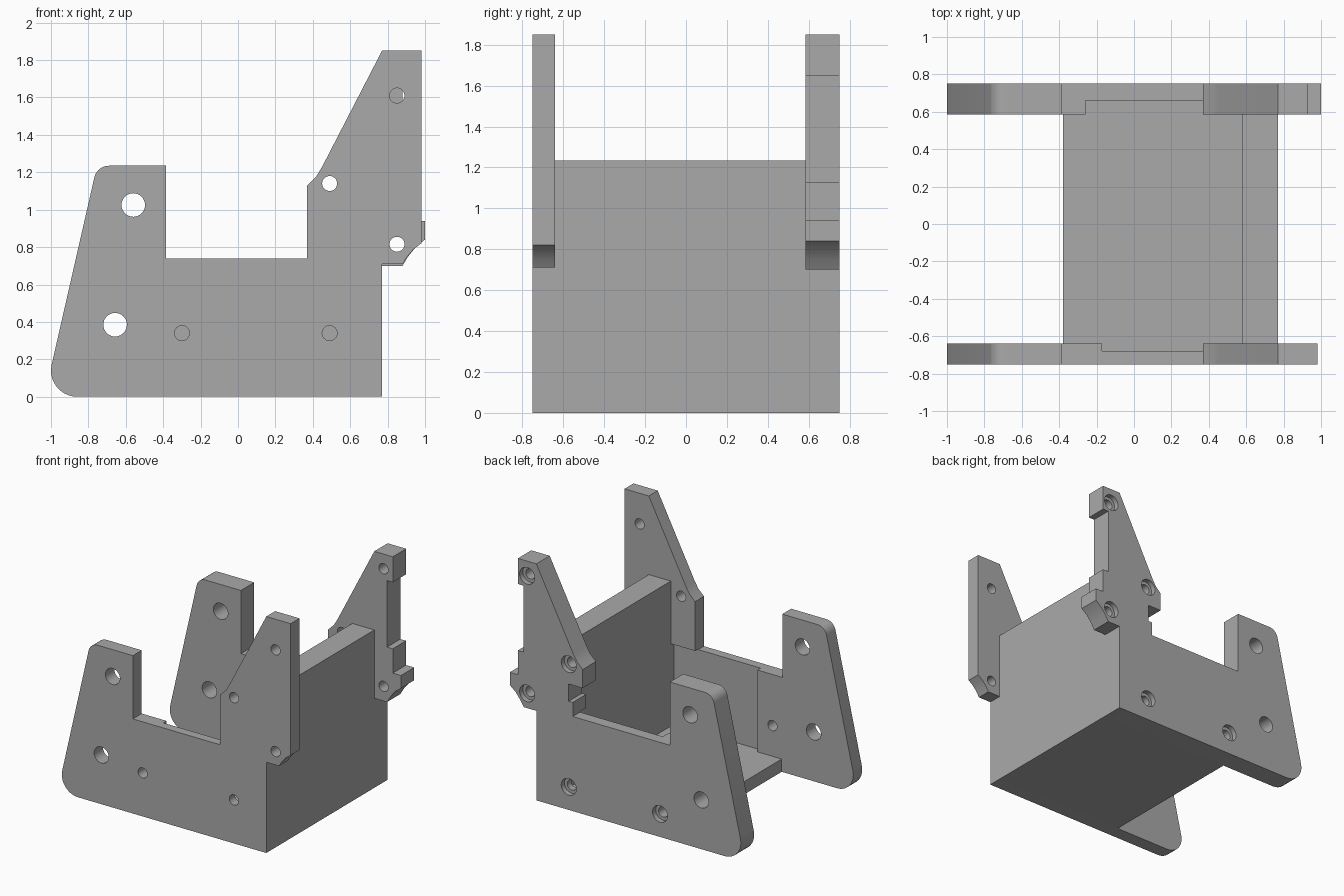
import bpy
import bmesh
from math import sin, cos, radians, pi
from mathutils import Matrix

cube = bpy.data.objects.get("Cube")
if cube:
    bpy.data.objects.remove(cube, do_unlink=True)

grey = bpy.data.materials.new("plain grey")
grey.use_nodes = True
grey.diffuse_color = (0.4, 0.4, 0.4, 1)
grey.node_tree.nodes["Principled BSDF"].inputs["Base Color"].default_value = (0.4, 0.4, 0.4, 1)


def add_object(name, bm):
    bmesh.ops.recalc_face_normals(bm, faces=bm.faces)
    mesh = bpy.data.meshes.new(name)
    bm.to_mesh(mesh)
    bm.free()
    mesh.materials.append(grey)
    obj = bpy.data.objects.new(name, mesh)
    bpy.context.collection.objects.link(obj)
    return obj


def box(name, x0, x1, y0, y1, z0, z1):
    bm = bmesh.new()
    mat = Matrix.Translation(((x0 + x1) / 2, (y0 + y1) / 2, (z0 + z1) / 2))
    mat = mat @ Matrix.Diagonal((x1 - x0, y1 - y0, z1 - z0, 1))
    bmesh.ops.create_cube(bm, size=1, matrix=mat)
    return add_object(name, bm)


def drill(x, z, radius, y0, y1):
    bm = bmesh.new()
    mat = Matrix.Translation((x, (y0 + y1) / 2, z)) @ Matrix.Rotation(pi / 2, 4, "X")
    bmesh.ops.create_cone(bm, cap_ends=True, segments=32, radius1=radius,
                          radius2=radius, depth=y1 - y0, matrix=mat)
    return add_object("drill_cutter", bm)


def plate(name, points, y0, y1):
    bm = bmesh.new()
    face = bm.faces.new([bm.verts.new((x, y0, z)) for x, z in points])
    side = bmesh.ops.extrude_face_region(bm, geom=[face])
    verts = [g for g in side["geom"] if isinstance(g, bmesh.types.BMVert)]
    bmesh.ops.translate(bm, verts=verts, vec=(0, y1 - y0, 0))
    return add_object(name, bm)


def arc(cx, cz, r, start, end, steps=10):
    angles = [radians(start + (end - start) * i / steps) for i in range(steps + 1)]
    return [(cx + r * cos(a), cz + r * sin(a)) for a in angles]


def select_only(obj):
    bpy.ops.object.select_all(action="DESELECT")
    obj.select_set(True)
    bpy.context.view_layer.objects.active = obj


def cut(obj, cutter):
    mod = obj.modifiers.new("cut", "BOOLEAN")
    mod.operation = "DIFFERENCE"
    mod.solver = "EXACT"
    mod.object = cutter
    select_only(obj)
    bpy.ops.object.modifier_apply(modifier=mod.name)
    bpy.data.objects.remove(cutter, do_unlink=True)


# Shared outline: rounded rear arm and sloping edge of the tall arm
rear_arm = [(-0.385, 1.235)] + arc(-0.69, 1.155, 0.08, 90, 167) + arc(-0.86, 0.14, 0.14, 167, 270)
slope = [(0.77, 1.85), (0.45, 1.23), (0.42, 1.18), (0.37, 1.13)]
base = [(0.77, 0)]

# Front side plate
front_edge = [(0.77, 0.71), (0.88, 0.71), (0.905, 0.75), (0.94, 0.79), (0.98, 0.82), (0.98, 1.85)]
front = plate("front_side_plate",
              rear_arm + base + front_edge + slope + [(0.37, 0.74), (-0.385, 0.74)],
              -0.75, -0.64)
cut(front, box("recess_cutter", -0.17, 0.58, -0.68, -0.6, 0.1, 0.745))

# Back side plate, with notched edges
back_edge = [(0.77, 0.70), (0.88, 0.70), (0.91, 0.75), (0.95, 0.80), (1, 0.84), (1, 0.94),
             (0.93, 0.94), (0.93, 1.13), (0.88, 1.13), (0.88, 1.65), (0.93, 1.65), (0.93, 1.85)]
back_notch = [(0.37, 0.985), (0.49, 0.985), (0.49, 0.85), (0.455, 0.85), (0.455, 0.74), (-0.385, 0.74)]
back = plate("back_side_plate", rear_arm + base + back_edge + slope + back_notch, 0.585, 0.75)
cut(back, box("recess_cutter", -0.26, 0.58, 0.5, 0.66, 0.1, 0.745))

# Large axle holes through both plates
for x, z in ((-0.56, 1.025), (-0.657, 0.385)):
    cut(front, drill(x, z, 0.063, -0.9, -0.5))
    cut(back, drill(x, z, 0.063, 0.5, 0.9))

# Screw holes; those in the back plate are counterbored
for x, front_z, back_z in ((0.85, 1.61, 1.735), (0.49, 1.14, 1.14), (0.85, 0.815, 0.815),
                           (0.49, 0.34, 0.18), (-0.30, 0.34, 0.18)):
    cut(front, drill(x, front_z, 0.04, -0.9, -0.5))
    cut(back, drill(x, back_z, 0.04, 0.5, 0.9))
    cut(back, drill(x, back_z, 0.065, 0.71, 0.9))

for obj in (front, back):
    select_only(obj)
    bpy.ops.object.shade_smooth_by_angle(angle=radians(20))

# Floor and upright end wall between the plates
box("floor", -0.38, 0.6, -0.64, 0.585, 0, 0.1)
box("end_wall", 0.58, 0.77, -0.64, 0.585, 0, 1.235)
